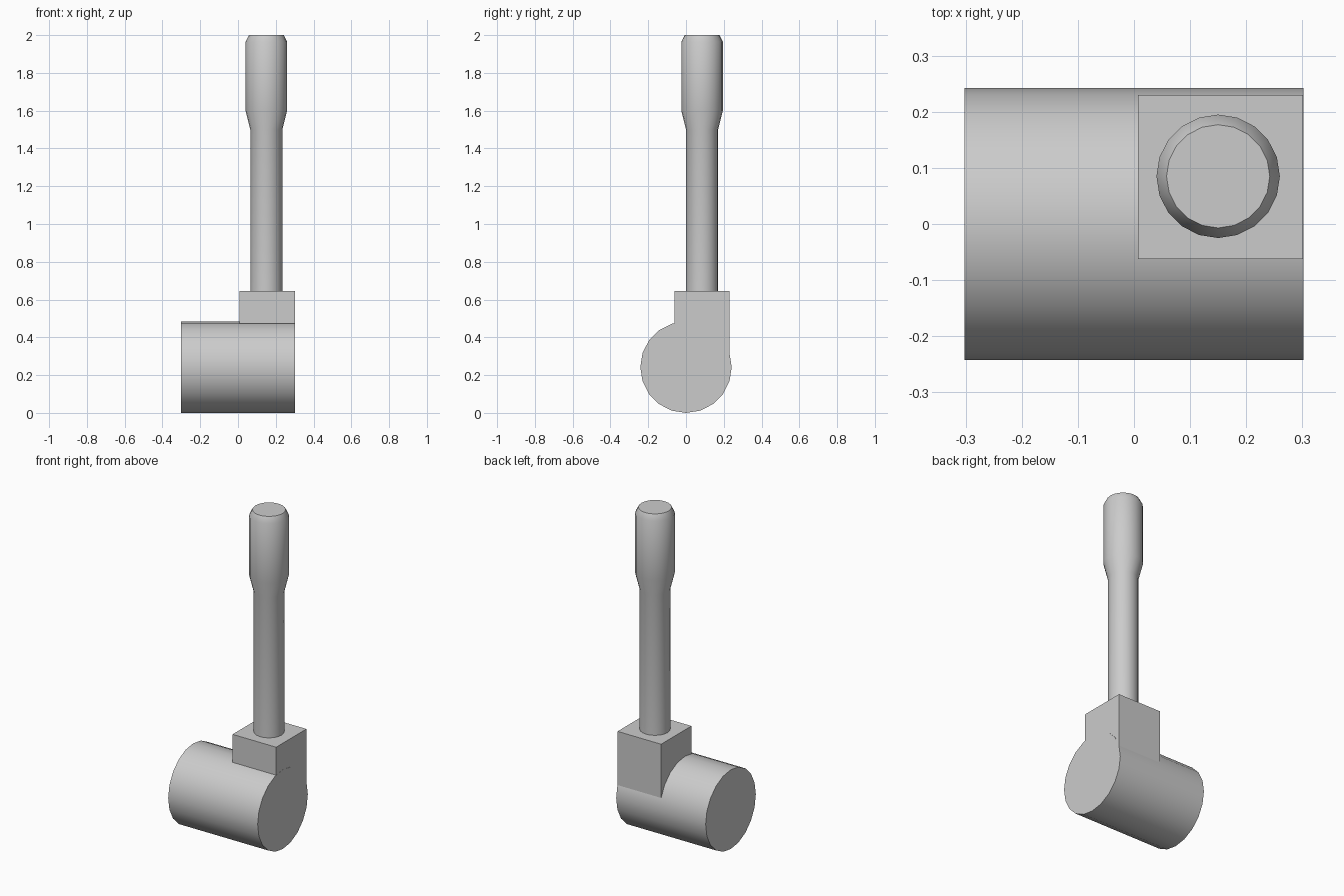
import bpy, bmesh, math

if "Cube" in bpy.data.objects:
    bpy.data.objects.remove(bpy.data.objects["Cube"])

SIDES = 20


def lathe(name, profile, axis='Z', origin=(0, 0, 0)):
    """Capped solid of rings from (radius, distance) pairs along an axis."""
    bm = bmesh.new()
    rings = []
    for r, d in profile:
        ring = []
        for i in range(SIDES):
            a = 2 * math.pi * i / SIDES
            u, v = r * math.cos(a), r * math.sin(a)
            ring.append(bm.verts.new((d, u, v) if axis == 'X' else (u, v, d)))
        rings.append(ring)
    for lo, hi in zip(rings, rings[1:]):
        for i in range(SIDES):
            j = (i + 1) % SIDES
            bm.faces.new((lo[i], lo[j], hi[j], hi[i]))
    bm.faces.new(rings[0][::-1])
    bm.faces.new(rings[-1])
    bmesh.ops.recalc_face_normals(bm, faces=bm.faces)
    return finish(name, bm, origin)


def finish(name, bm, origin=(0, 0, 0)):
    mesh = bpy.data.meshes.new(name)
    bm.to_mesh(mesh)
    bm.free()
    obj = bpy.data.objects.new(name, mesh)
    bpy.context.collection.objects.link(obj)
    obj.location = origin
    bpy.ops.object.select_all(action='DESELECT')
    obj.select_set(True)
    bpy.context.view_layer.objects.active = obj
    bpy.ops.object.shade_smooth_by_angle(angle=math.radians(30))
    return obj


def box(name, lo, hi):
    bm = bmesh.new()
    bmesh.ops.create_cube(bm, size=1)
    for v in bm.verts:
        v.co = [hi[k] if v.co[k] > 0 else lo[k] for k in range(3)]
    return finish(name, bm)


# Horizontal drum at the base
lathe("base_drum", [(0.242, -0.302), (0.242, 0.302)], 'X', (0, 0, 0.242))

# Square mounting block let into the drum
box("mounting_block", (0.007, -0.062, 0.31), (0.301, 0.23, 0.645))

# Lever shaft flaring into a bevelled grip
lathe("lever_handle",
      [(0.085, 0.64), (0.085, 1.5), (0.11, 1.6), (0.11, 1.965), (0.092, 2.0)],
      'Z', (0.15, 0.085, 0))
